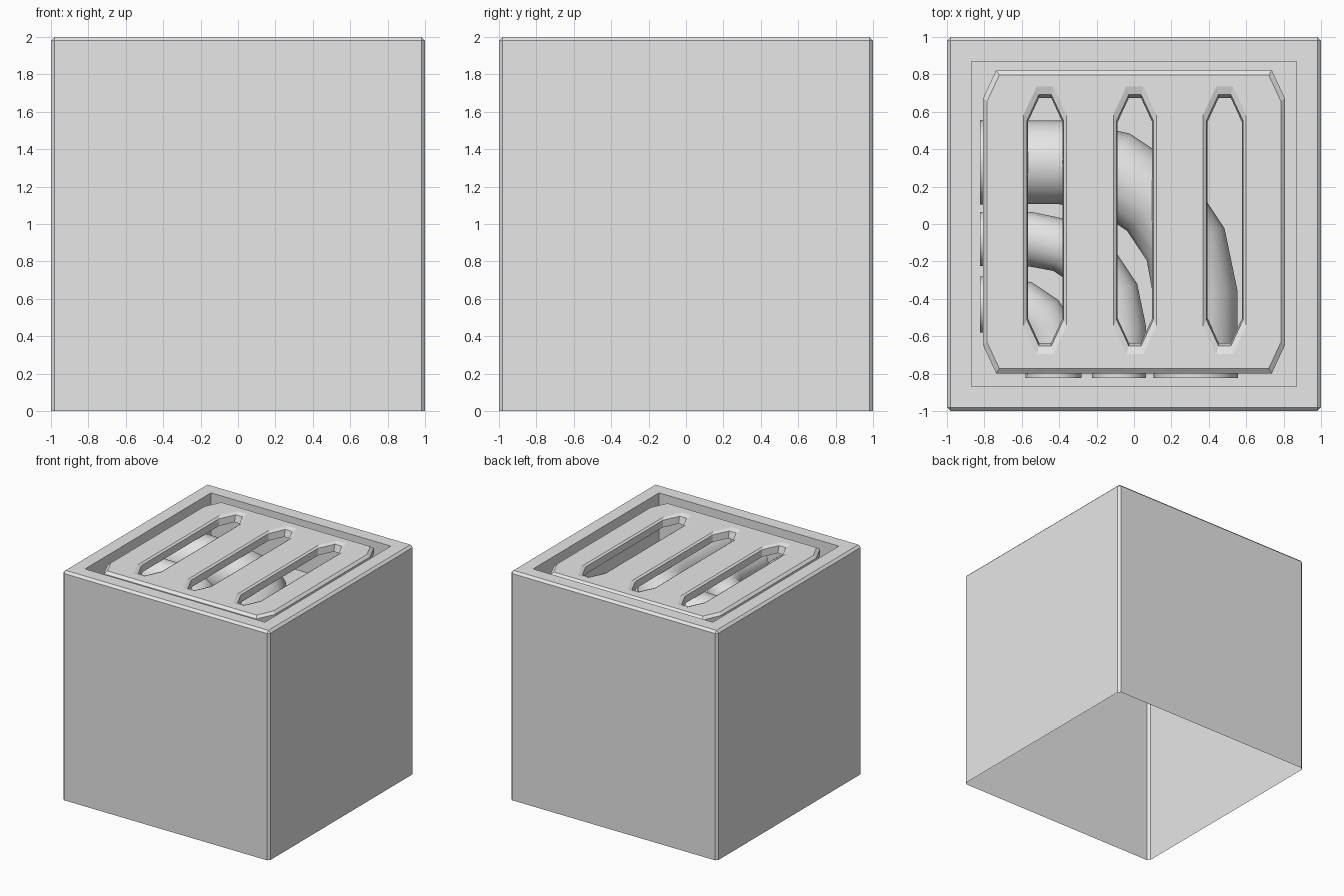
import bpy, bmesh, math

cube = bpy.data.objects.get("Cube")
if cube:
    bpy.data.objects.remove(cube)

grey = bpy.data.materials.new("light_grey")
grey.use_nodes = True
grey.diffuse_color = (0.8, 0.8, 0.8, 1)
grey.node_tree.nodes["Principled BSDF"].inputs["Base Color"].default_value = (0.8, 0.8, 0.8, 1)


def add_mesh(name, bm):
    bmesh.ops.recalc_face_normals(bm, faces=bm.faces)
    mesh = bpy.data.meshes.new(name)
    bm.to_mesh(mesh)
    bm.free()
    mesh.materials.append(grey)
    obj = bpy.data.objects.new(name, mesh)
    bpy.context.collection.objects.link(obj)
    return obj


# Open-bottomed box with chamfered edges and a square well in its top
WELL, FLOOR = 0.823, 1.55
bm = bmesh.new()
bmesh.ops.create_cube(bm, size=2)
bmesh.ops.translate(bm, verts=bm.verts, vec=(0, 0, 1))
bottom = [f for f in bm.faces if f.normal.z < -0.9]
bmesh.ops.delete(bm, geom=bottom, context='FACES')
edges = [e for e in bm.edges if max(v.co.z for v in e.verts) > 1]
bmesh.ops.bevel(bm, geom=edges, offset=0.02, segments=1, affect='EDGES')
top = max(bm.faces, key=lambda f: f.calc_center_median().z)
bmesh.ops.inset_region(bm, faces=[top], thickness=0.98 - WELL)
bmesh.ops.inset_individual(bm, faces=[top], thickness=0, depth=FLOOR - 2)
# Outward normals: the well faces into its opening
box = add_mesh("box_shell", bm)


def ring(bm, cx, cy, hx, hy, cut_x, cut_y, z):
    """Closed rectangle outline with cut corners; returns its vertices."""
    pts = []
    for sx, sy in ((1, 1), (-1, 1), (-1, -1), (1, -1)):
        a = (cx + sx * hx, cy + sy * (hy - cut_y), z)
        b = (cx + sx * (hx - cut_x), cy + sy * hy, z)
        pts += [a, b] if sx == sy else [b, a]
    return [bm.verts.new(p) for p in pts]


def skin(bm, rings):
    for lo, hi in zip(rings, rings[1:]):
        for i in range(len(lo)):
            j = (i + 1) % len(lo)
            bm.faces.new((lo[i], lo[j], hi[j], hi[i]))


# Vent plate: chamfered outline, three tapered slots
PLATE_TOP, PLATE_LOW = 1.985, 1.915
bm = bmesh.new()
borders = [[
    ring(bm, 0, 0.012, 0.785, 0.785, 0.065, 0.14, PLATE_TOP),
    ring(bm, 0, 0.012, 0.807, 0.81, 0.07, 0.15, PLATE_TOP - 0.02),
    ring(bm, 0, 0.012, 0.807, 0.81, 0.07, 0.15, PLATE_LOW)]]
for x in (-0.475, 0.005, 0.485):
    borders.append([
        ring(bm, x, 0.02, 0.115, 0.715, 0.07, 0.15, PLATE_TOP),
        ring(bm, x, 0.02, 0.098, 0.672, 0.065, 0.14, PLATE_TOP - 0.012),
        ring(bm, x, 0.02, 0.092, 0.655, 0.06, 0.13, PLATE_LOW)])
for rings in borders:
    skin(bm, rings)
for level in (0, -1):
    rim = []
    for rings in borders:
        r = rings[level]
        rim += [bm.edges.get((r[i], r[i - 1])) for i in range(len(r))]
    bmesh.ops.triangle_fill(bm, edges=rim, use_beauty=True)
plate = add_mesh("vent_plate", bm)


# Bent ducts running from the left-hand wall round to the front wall
def duct(name, axis, radius, centre, z, steps=4):
    bend = axis - centre
    path = [(-WELL, axis)]
    for i in range(steps + 1):
        a = math.pi / 2 * (1 - i / steps)
        path.append((centre + bend * math.cos(a), centre + bend * math.sin(a)))
    path.append((axis, -WELL))
    curve = bpy.data.curves.new(name, 'CURVE')
    curve.dimensions = '3D'
    curve.bevel_depth = radius
    curve.bevel_resolution = 6
    spline = curve.splines.new('POLY')
    spline.points.add(len(path) - 1)
    for p, (x, y) in zip(spline.points, path):
        p.co = (x, y, z, 1)
    curve.materials.append(grey)
    obj = bpy.data.objects.new(name, curve)
    bpy.context.collection.objects.link(obj)
    bpy.ops.object.select_all(action='DESELECT')
    obj.select_set(True)
    bpy.context.view_layer.objects.active = obj
    bpy.ops.object.convert(target='MESH')
    bpy.ops.object.shade_smooth_by_angle(angle=math.radians(40))


duct("large_duct", 0.33, 0.225, -0.38, 1.68)
duct("middle_duct", -0.08, 0.145, -0.56, 1.68)
duct("small_duct", -0.43, 0.15, -0.71, 1.68)
